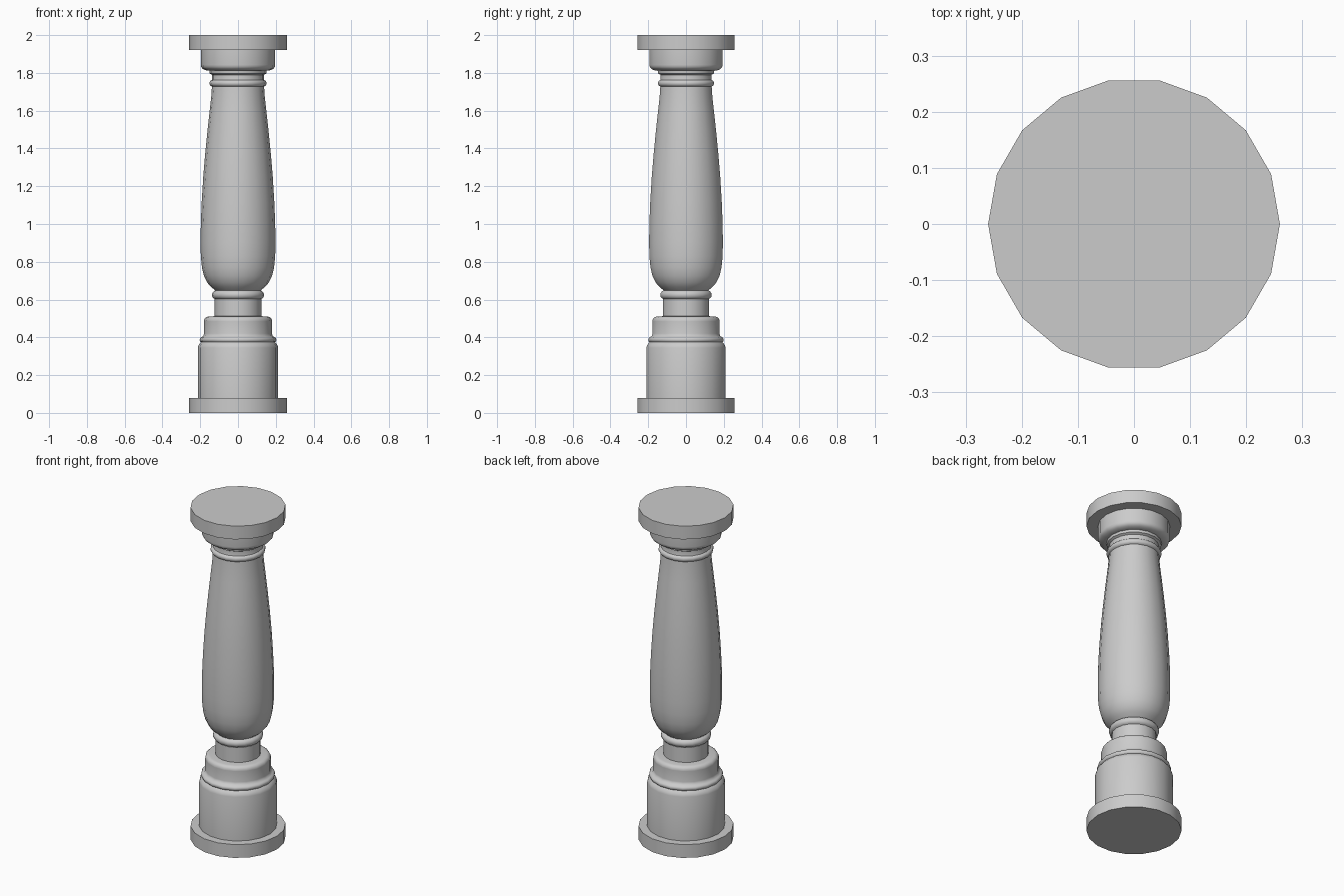
import bpy, bmesh, math

if "Cube" in bpy.data.objects:
    bpy.data.objects.remove(bpy.data.objects["Cube"])

SIDES = 18


def arc(r, z, rad, a0, a1, n=5):
    """Points on a circular moulding centred at (r, z), angles in degrees."""
    pts = []
    for i in range(n + 1):
        a = math.radians(a0 + (a1 - a0) * i / n)
        pts.append((r + rad * math.cos(a), z + rad * math.sin(a)))
    return pts


def lathe(name, profile):
    """Spin a bottom-to-top (radius, height) profile around z."""
    bm = bmesh.new()
    verts = [bm.verts.new((r, 0, z)) for r, z in profile]
    edges = [bm.edges.new(p) for p in zip(verts, verts[1:])]
    bmesh.ops.spin(bm, geom=verts + edges, axis=(0, 0, 1), cent=(0, 0, 0),
                   angle=math.tau, steps=SIDES, use_duplicate=False)
    bmesh.ops.remove_doubles(bm, verts=bm.verts, dist=0.0005)
    bmesh.ops.recalc_face_normals(bm, faces=bm.faces)
    # Outward orientation for sections left open at the hidden joints
    f = max(bm.faces, key=lambda f: f.calc_center_median().xy.length)
    if f.normal.xy.dot(f.calc_center_median().xy) < 0:
        bmesh.ops.reverse_faces(bm, faces=bm.faces)
    mesh = bpy.data.meshes.new(name)
    bm.to_mesh(mesh)
    bm.free()
    ob = bpy.data.objects.new(name, mesh)
    bpy.context.collection.objects.link(ob)
    bpy.ops.object.select_all(action='DESELECT')
    ob.select_set(True)
    bpy.context.view_layer.objects.active = ob
    bpy.ops.object.shade_smooth_by_angle(angle=math.radians(40))


# Floor plinth
lathe("plinth", [(0, 0), (0.26, 0), (0.26, 0.08), (0.213, 0.08)])

# Drum with rounded shoulder, bead and upper step
lathe("pedestal", [(0.213, 0.08), (0.213, 0.345), (0.209, 0.359),
                   (0.198, 0.372)]
      + arc(0.188, 0.387, 0.015, -60, 75)
      + [(0.183, 0.408), (0.180, 0.42), (0.180, 0.485)]
      + arc(0.157, 0.487, 0.023, 0, 90, 4) + [(0.124, 0.512)])

# Lower neck and ring
lathe("lower_neck", [(0.124, 0.512), (0.124, 0.602)]
      + arc(0.114, 0.625, 0.024, -75, 75, 6) + [(0.122, 0.65)])

# Swelling vase-shaped shaft
lathe("shaft", [(0.122, 0.65), (0.143, 0.667), (0.163, 0.69), (0.18, 0.725),
                (0.191, 0.77), (0.197, 0.83), (0.198, 0.90), (0.197, 1.0),
                (0.192, 1.12), (0.184, 1.25), (0.174, 1.37), (0.162, 1.49),
                (0.150, 1.60), (0.142, 1.67), (0.138, 1.728)])

# Upper ring and neck
lathe("upper_neck", [(0.138, 1.728)] + arc(0.133, 1.745, 0.018, -75, 75, 6)
      + [(0.137, 1.765), (0.137, 1.79), (0.150, 1.797), (0.152, 1.812)])

# Rounded capital
lathe("capital", [(0.152, 1.812), (0.168, 1.813)]
      + arc(0.170, 1.843, 0.027, -70, 0, 4) + [(0.197, 1.92)])

# Top slab
lathe("top_slab", [(0.197, 1.92), (0.26, 1.92), (0.26, 2.0), (0, 2.0)])
